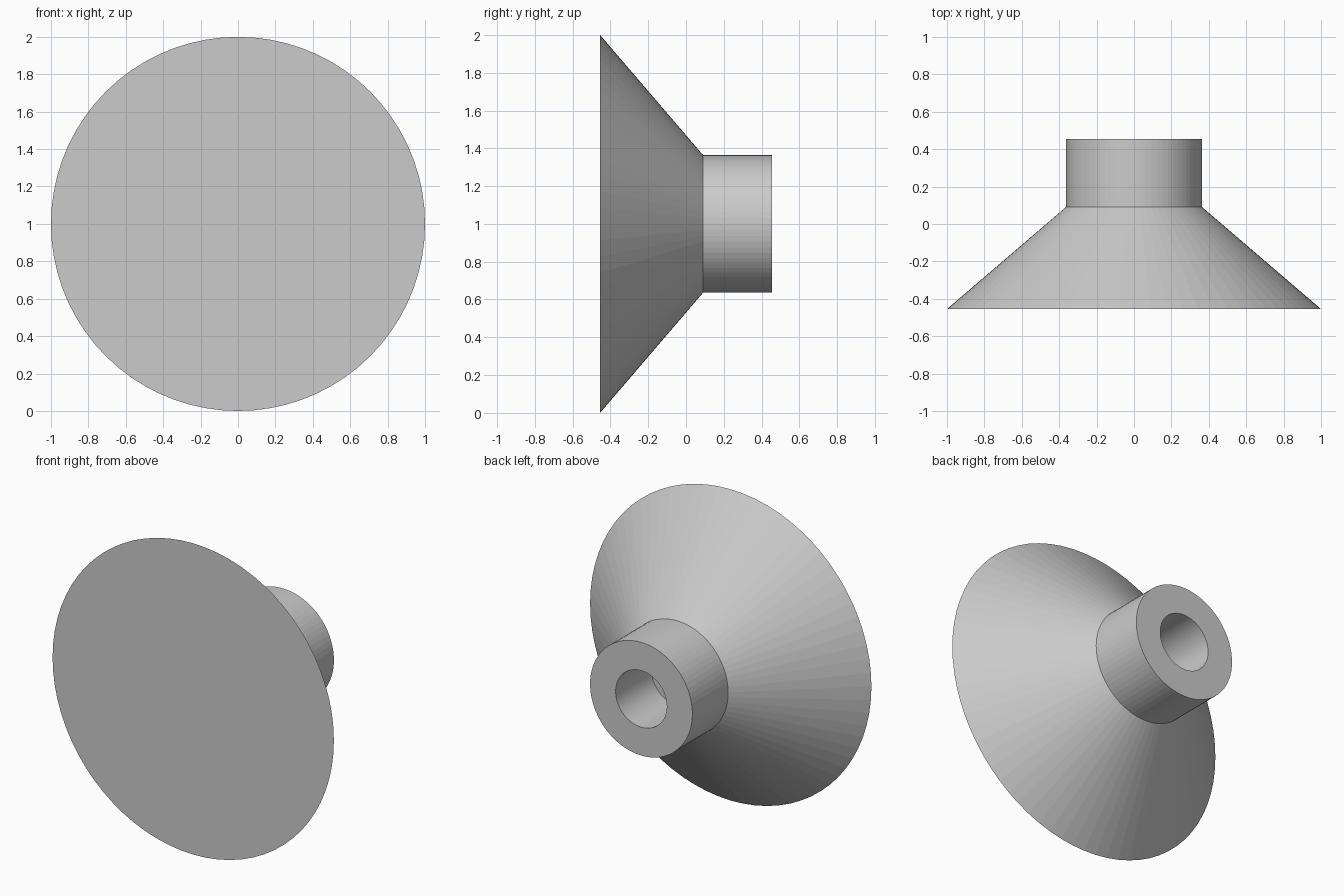
import bpy
import bmesh
from math import cos, sin, tau

cube = bpy.data.objects.get("Cube")
if cube:
    bpy.data.objects.remove(cube, do_unlink=True)

SEGMENTS = 72
UNIT = 1 / 11          # the rim radius is eleven units
FRONT = -5 * UNIT      # y of the flat front disc

grey = bpy.data.materials.new("plain grey")
grey.use_nodes = True
grey.diffuse_color = (0.6, 0.6, 0.6, 1)
grey.node_tree.nodes["Principled BSDF"].inputs["Base Color"].default_value = (0.6, 0.6, 0.6, 1)


def lathe(name, profile):
    """Spin (radius, depth) points about the y axis and cap both ends."""
    bm = bmesh.new()
    rings = []
    for radius, depth in profile:
        rings.append([bm.verts.new((radius * UNIT * cos(tau * i / SEGMENTS),
                                    FRONT + depth * UNIT,
                                    1 + radius * UNIT * sin(tau * i / SEGMENTS)))
                      for i in range(SEGMENTS)])
    for a, b in zip(rings, rings[1:]):
        for i in range(SEGMENTS):
            j = (i + 1) % SEGMENTS
            bm.faces.new((a[i], a[j], b[j], b[i]))
    bm.faces.new(rings[0])
    bm.faces.new(rings[-1])
    bmesh.ops.recalc_face_normals(bm, faces=bm.faces)
    mesh = bpy.data.meshes.new(name)
    bm.to_mesh(mesh)
    bm.free()
    mesh.materials.append(grey)
    obj = bpy.data.objects.new(name, mesh)
    bpy.context.collection.objects.link(obj)
    return obj


# Flared cone, round collar and blind bore in one closed skin
lathe("flared_knob", [(11, 0), (4, 6), (4, 10), (2, 10), (2, 6)])
